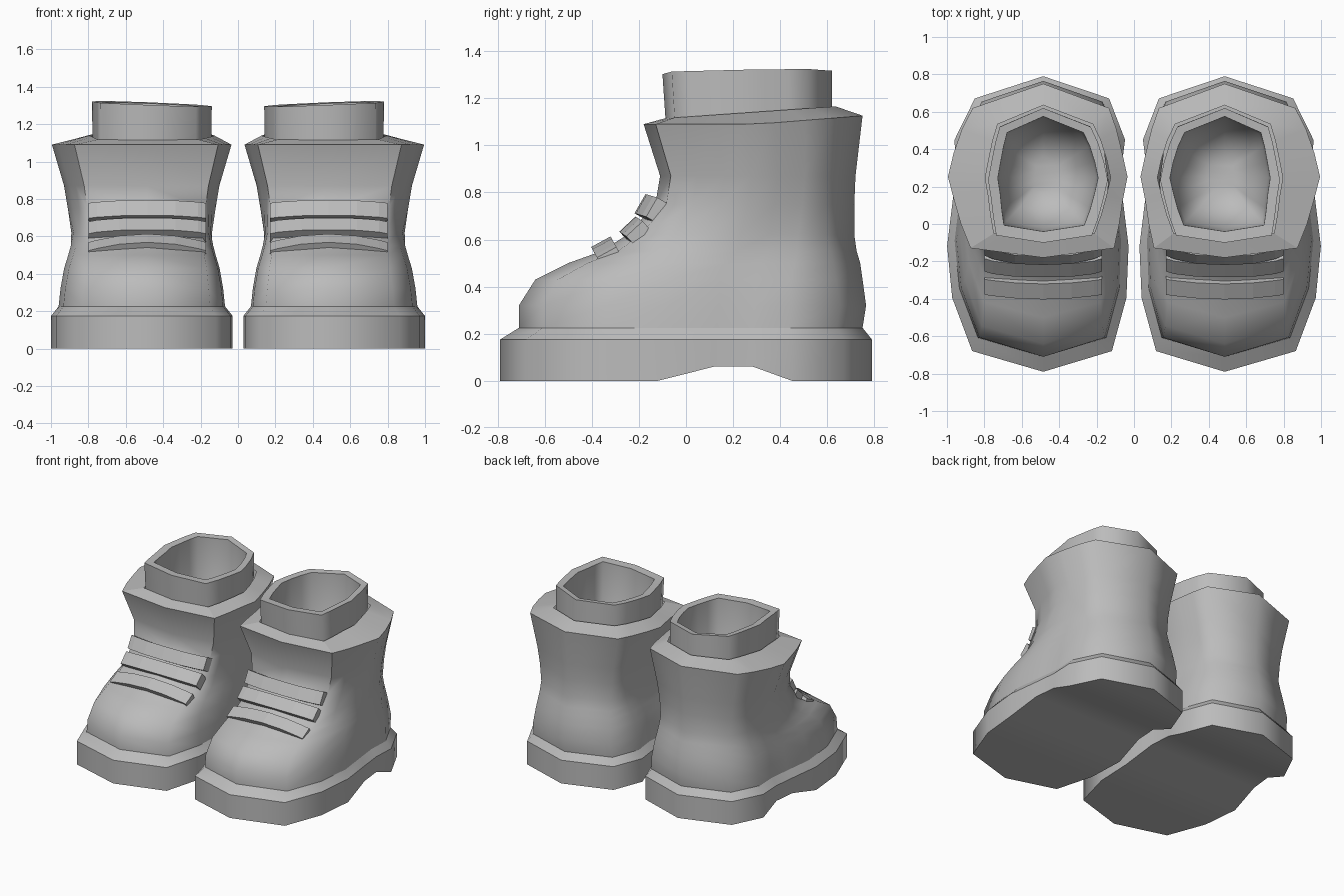
import bpy, bmesh, math
from mathutils import Vector

cube = bpy.data.objects.get("Cube")
if cube:
    bpy.data.objects.remove(cube)

grey = bpy.data.materials.new("plain grey")
grey.use_nodes = True
colour = (0.5, 0.5, 0.5, 1)
grey.diffuse_color = colour
grey.node_tree.nodes["Principled BSDF"].inputs["Base Color"].default_value = colour

# Half outlines, toe to heel: (share of half width, share of length)
FOOT = [(0, 0), (.77, .07), (.96, .25), (1, .425), (.94, .575),
        (.91, .68), (.94, .785), (.74, .925), (0, 1)]
CUFF = [(0, 0), (.8, .055), (.88, .19), (.94, .33), (1, .465),
        (.94, .6), (.86, .74), (.76, .86), (0, 1)]


def ring(width, front, back, z, blend=0.0, bulge=0.03):
    """Outline between foot shape (0) and cuff shape (1), bowed outwards."""
    half = []
    for f, c in zip(FOOT, CUFF):
        u = f[0] + (c[0] - f[0]) * blend
        t = f[1] + (c[1] - f[1]) * blend
        half.append((u * width, front + (back - front) * t, bulge * math.sin(math.pi * t)))
    return ([Vector((x + s, y, z)) for x, y, s in half]
            + [Vector((s - x, y, z)) for x, y, s in half[-2:0:-1]])


def finish(bm, name, side):
    """Place a part on its foot, mirrored for the other side."""
    for v in bm.verts:
        v.co.x = side * (v.co.x + 0.485)
    bmesh.ops.recalc_face_normals(bm, faces=bm.faces)
    mesh = bpy.data.meshes.new(name)
    bm.to_mesh(mesh)
    bm.free()
    mesh.materials.append(grey)
    obj = bpy.data.objects.new(name, mesh)
    bpy.context.collection.objects.link(obj)


def loft(name, side, rings, sharp=(), caps=(), creases=()):
    """Skin rings; sharp rings and creased (column, first ring) stay hard."""
    bm = bmesh.new()
    rows = [[bm.verts.new(p) for p in r] for r in rings]
    n = len(rows[0])
    for a, b in zip(rows, rows[1:]):
        for i in range(n):
            bm.faces.new((a[i], a[(i + 1) % n], b[(i + 1) % n], b[i])).smooth = True
    for k in caps:
        r = rows[k]
        for i in range(n // 2):
            quad = [r[i], r[i + 1], r[(n - i - 1) % n], r[(n - i) % n]]
            bm.faces.new(list(dict.fromkeys(quad))).smooth = True
    for k in sharp:
        for i in range(n):
            bm.edges.get((rows[k][i], rows[k][(i + 1) % n])).smooth = False
    for column, start in creases:
        for a, b in zip(rows[start:], rows[start + 1:]):
            bm.edges.get((a[column], b[column])).smooth = False
    finish(bm, name, side)


def lace(name, side, mid, end, tilt, bend):
    """Flat bar over the instep; a higher bend keeps the middle straighter."""
    bm = bmesh.new()
    along = Vector((0, math.cos(tilt), math.sin(tilt))) * 0.047
    out = Vector((0, -math.sin(tilt), math.cos(tilt))) * 0.035
    rows = []
    for x in (-0.315, -0.27, -0.15, 0, 0.15, 0.27, 0.315):
        k = (abs(x) / 0.315) ** bend
        p = Vector((x, mid[0] + (end[0] - mid[0]) * k, mid[1] + (end[1] - mid[1]) * k))
        rows.append([bm.verts.new(p + q) for q in
                     (along + out, along - out, -along - out, -along + out)])
    for a, b in zip(rows, rows[1:]):
        for i in range(4):
            bm.faces.new((a[i], a[(i + 1) % 4], b[(i + 1) % 4], b[i]))
    bm.faces.new(rows[0])
    bm.faces.new(rows[-1])
    finish(bm, name, side)


for side, label in ((1, "left"), (-1, "right")):
    # Sole with raised arch and bevelled welt
    bottom = ring(.485, -.79, .79, 0)
    for p in bottom:
        if 0 < p.y < 0.4:
            p.z = 0.06
    loft(label + "_sole", side,
         [bottom, ring(.485, -.79, .79, .175), ring(.445, -.71, .75, .225)],
         sharp=(0, 1, 2), caps=(0, 2))

    # Upper: half width, front, back, height, blend, bulge
    shape = [(.445, -.71, .75, .225, 0), (.435, -.71, .765, .32, 0),
             (.418, -.64, .75, .43, .1), (.40, -.50, .74, .50, .25),
             (.39, -.36, .725, .55, .4), (.383, -.25, .715, .62, .7),
             (.395, -.13, .715, .75, 1), (.415, -.11, .72, .87, 1),
             (.48, -.18, .75, 1.09, 1), (.335, -.09, .635, 1.14, 1, -.025)]
    upper = [ring(*s) for s in shape]
    for p in upper[-2]:
        p.z += max(0, p.y - .3) * .08
    for p in upper[-1]:
        p.z += (p.y - .27) * .07
    loft(label + "_upper", side, upper, sharp=(0, 8, 9), creases=((1, 6), (15, 6)))

    # Collar with rim and hollow lining
    collar = [ring(*s, 1, -.025) for s in (
        (.318, -.085, .62, 1.08), (.32, -.10, .62, 1.31), (.268, -.04, .575, 1.305),
        (.255, -.02, .565, .85), (.16, .07, .46, .69), (.07, .17, .36, .65))]
    for r in collar[1:3]:
        for p in r:
            p.z += p.x * .04 + (p.y - .27) * .02
    loft(label + "_collar", side, collar, sharp=(1, 2), caps=(-1,))

    # Laces from ankle to toe
    for place, mid, end, tilt, bend in (
            ("top", (-.165, .735), (-.115, .72), 1.05, 3),
            ("middle", (-.225, .64), (-.195, .62), .75, 4),
            ("lower", (-.345, .56), (-.32, .515), .5, 2)):
        lace(f"{label}_{place}_lace", side, mid, end, tilt, bend)
